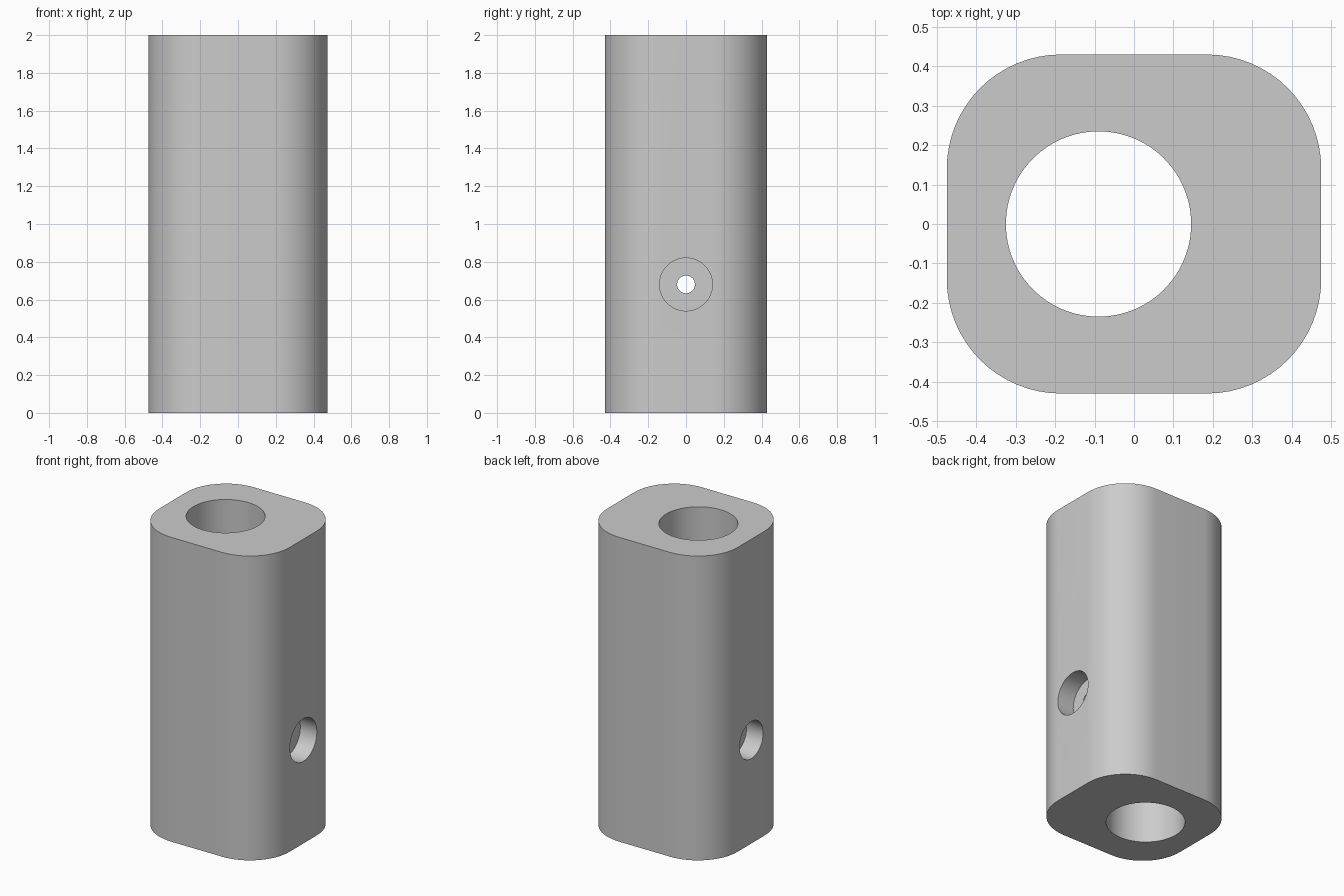
import bpy, bmesh, math
from mathutils import Matrix

cube = bpy.data.objects.get("Cube")
if cube:
    bpy.data.objects.remove(cube, do_unlink=True)

HEIGHT = 2.0
HALF_X, HALF_Y = 0.475, 0.43
CORNER = 0.29
HOLE_Z = 0.68

grey = bpy.data.materials.new("plain grey")
grey.use_nodes = True
grey.diffuse_color = (0.6, 0.6, 0.6, 1)
grey.node_tree.nodes["Principled BSDF"].inputs["Base Color"].default_value = (0.6, 0.6, 0.6, 1)


def make_object(name, bm):
    mesh = bpy.data.meshes.new(name)
    bm.to_mesh(mesh)
    bm.free()
    obj = bpy.data.objects.new(name, mesh)
    bpy.context.collection.objects.link(obj)
    mesh.materials.append(grey)
    return obj


def rounded_block(name, steps=16):
    """Rounded rectangle profile pulled up to full height."""
    bm = bmesh.new()
    ring = []
    for corner, (sx, sy) in enumerate([(1, 1), (-1, 1), (-1, -1), (1, -1)]):
        for i in range(steps + 1):
            a = (corner + i / steps) * math.pi / 2
            ring.append(bm.verts.new((sx * (HALF_X - CORNER) + CORNER * math.cos(a),
                                      sy * (HALF_Y - CORNER) + CORNER * math.sin(a), 0)))
    base = bm.faces.new(ring)
    top = bmesh.ops.extrude_face_region(bm, geom=[base])
    bmesh.ops.translate(bm, vec=(0, 0, HEIGHT),
                        verts=[v for v in top["geom"] if isinstance(v, bmesh.types.BMVert)])
    bmesh.ops.recalc_face_normals(bm, faces=bm.faces)
    return make_object(name, bm)


def cut_cylinder(target, name, radius, length, centre, along_x=False, sides=64):
    """Subtract a cylinder from the target."""
    place = Matrix.Translation(centre)
    if along_x:
        place = place @ Matrix.Rotation(math.pi / 2, 4, 'Y')
    bm = bmesh.new()
    bmesh.ops.create_cone(bm, cap_ends=True, segments=sides, radius1=radius,
                          radius2=radius, depth=length, matrix=place)
    cutter = make_object(name, bm)
    cutter.hide_render = True
    mod = target.modifiers.new(name, 'BOOLEAN')
    mod.operation = 'DIFFERENCE'
    mod.solver = 'EXACT'
    mod.object = cutter
    bpy.context.view_layer.objects.active = target
    bpy.ops.object.modifier_apply(modifier=mod.name)
    bpy.data.objects.remove(cutter, do_unlink=True)


body = rounded_block("bored_block")

# Off-centre vertical bore
cut_cylinder(body, "main_bore", 0.235, HEIGHT + 0.4, (-0.09, 0, HEIGHT / 2), sides=96)
# Cross hole with a recess on each side
cut_cylinder(body, "cross_hole", 0.047, 1.4, (0, 0, HOLE_Z), along_x=True, sides=48)
for name, side, radius, depth in (("left_recess", 1, 0.14, 0.12),
                                  ("right_recess", -1, 0.122, 0.12)):
    cut_cylinder(body, name, radius, depth * 2, (side * HALF_X, 0, HOLE_Z), along_x=True)

# Smooth curved walls, crisp rims
bpy.ops.object.select_all(action='DESELECT')
body.select_set(True)
bpy.context.view_layer.objects.active = body
bpy.ops.object.shade_smooth_by_angle(angle=math.radians(30))
